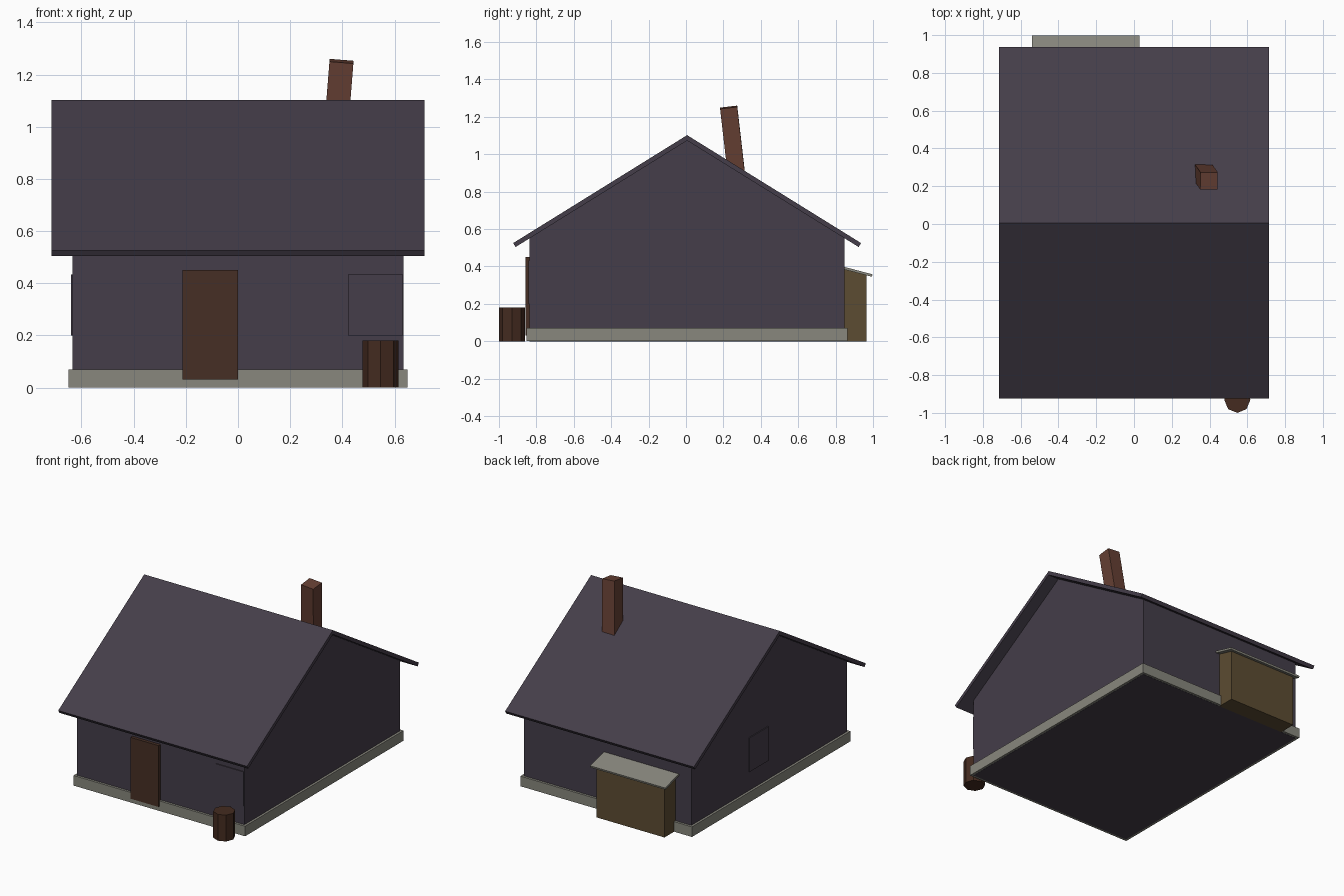
import bpy
import bmesh
from mathutils import Vector

if "Cube" in bpy.data.objects:
    bpy.data.objects.remove(bpy.data.objects["Cube"], do_unlink=True)


def material(name, colour):
    mat = bpy.data.materials.new(name)
    mat.use_nodes = True
    rgba = (*colour, 1.0)
    mat.diffuse_color = rgba
    mat.node_tree.nodes["Principled BSDF"].inputs["Base Color"].default_value = rgba
    return mat


plum = material("dark plum", (0.058, 0.047, 0.067))
stone = material("grey stone", (0.246, 0.242, 0.205))
olive = material("olive wood", (0.107, 0.072, 0.032))
brick = material("red brick", (0.133, 0.051, 0.034))
door_brown = material("door brown", (0.061, 0.028, 0.018))
barrel_brown = material("barrel brown", (0.058, 0.024, 0.014))


def finish(bm, name, mat):
    bmesh.ops.recalc_face_normals(bm, faces=bm.faces)
    mesh = bpy.data.meshes.new(name)
    bm.to_mesh(mesh)
    bm.free()
    mesh.materials.append(mat)
    obj = bpy.data.objects.new(name, mesh)
    bpy.context.collection.objects.link(obj)
    return obj


def box(name, low, high, mat):
    """Box between two opposite corners."""
    low, high = Vector(low), Vector(high)
    bm = bmesh.new()
    bmesh.ops.create_cube(bm, size=1)
    bmesh.ops.scale(bm, vec=high - low, verts=bm.verts)
    obj = finish(bm, name, mat)
    obj.location = (low + high) / 2
    return obj


def extrude_x(name, profile, x0, x1, mat):
    """Extrude a (y, z) outline along x."""
    bm = bmesh.new()
    face = bm.faces.new([bm.verts.new((x0, y, z)) for y, z in profile])
    new = bmesh.ops.extrude_face_region(bm, geom=[face])["geom"]
    bmesh.ops.translate(bm, vec=(x1 - x0, 0, 0),
                        verts=[v for v in new if isinstance(v, bmesh.types.BMVert)])
    return finish(bm, name, mat)


mid = 0.006      # centre line of the house along y
half = 0.842     # half depth of the walls

# Footing and gabled walls
box("stone_base", (-0.65, mid - 0.858, 0.001), (0.65, mid + 0.858, 0.07), stone)
extrude_x("house_walls", [(mid - half, 0), (mid + half, 0), (mid + half, 0.555),
                          (mid, 1.076), (mid - half, 0.555)], -0.634, 0.634, plum)

# Roof slabs with square-cut eaves
extrude_x("roof", [(mid, 1.102), (mid + 0.93, 0.525), (mid + 0.917, 0.504),
                   (mid, 1.073), (mid - 0.917, 0.504), (mid - 0.93, 0.525)],
          -0.715, 0.715, plum)

# Leaning chimney
chimney = box("chimney", (-0.046, -0.046, -0.2), (0.046, 0.046, 0.2), brick)
chimney.rotation_euler = (0.115, 0.08, 0)
chimney.location = (0.381, 0.251, 1.053)

# Door and shutters
box("front_door", (-0.213, mid - 0.864, 0.03), (0, mid - 0.83, 0.45), door_brown)
box("front_shutter", (0.422, mid - half - 0.006, 0.2), (0.632, mid - half + 0.002, 0.433), plum)
box("side_shutter", (-0.641, 0.02, 0.2), (-0.632, 0.226, 0.433), plum)

# Lean-to at the back with a sloping lid
extrude_x("lean_to", [(0.84, 0), (0.966, 0), (0.966, 0.36), (0.84, 0.392)], -0.513, 0.0, olive)
extrude_x("lean_to_roof", [(0.83, 0.402), (0.997, 0.358), (0.994, 0.345), (0.83, 0.388)],
          -0.54, 0.028, stone)

# Eight-sided barrel by the front corner
bm = bmesh.new()
bmesh.ops.create_cone(bm, cap_ends=True, segments=8, radius1=0.069, radius2=0.069, depth=0.18)
barrel = finish(bm, "barrel", barrel_brown)
barrel.location = (0.547, -0.931, 0.09)
